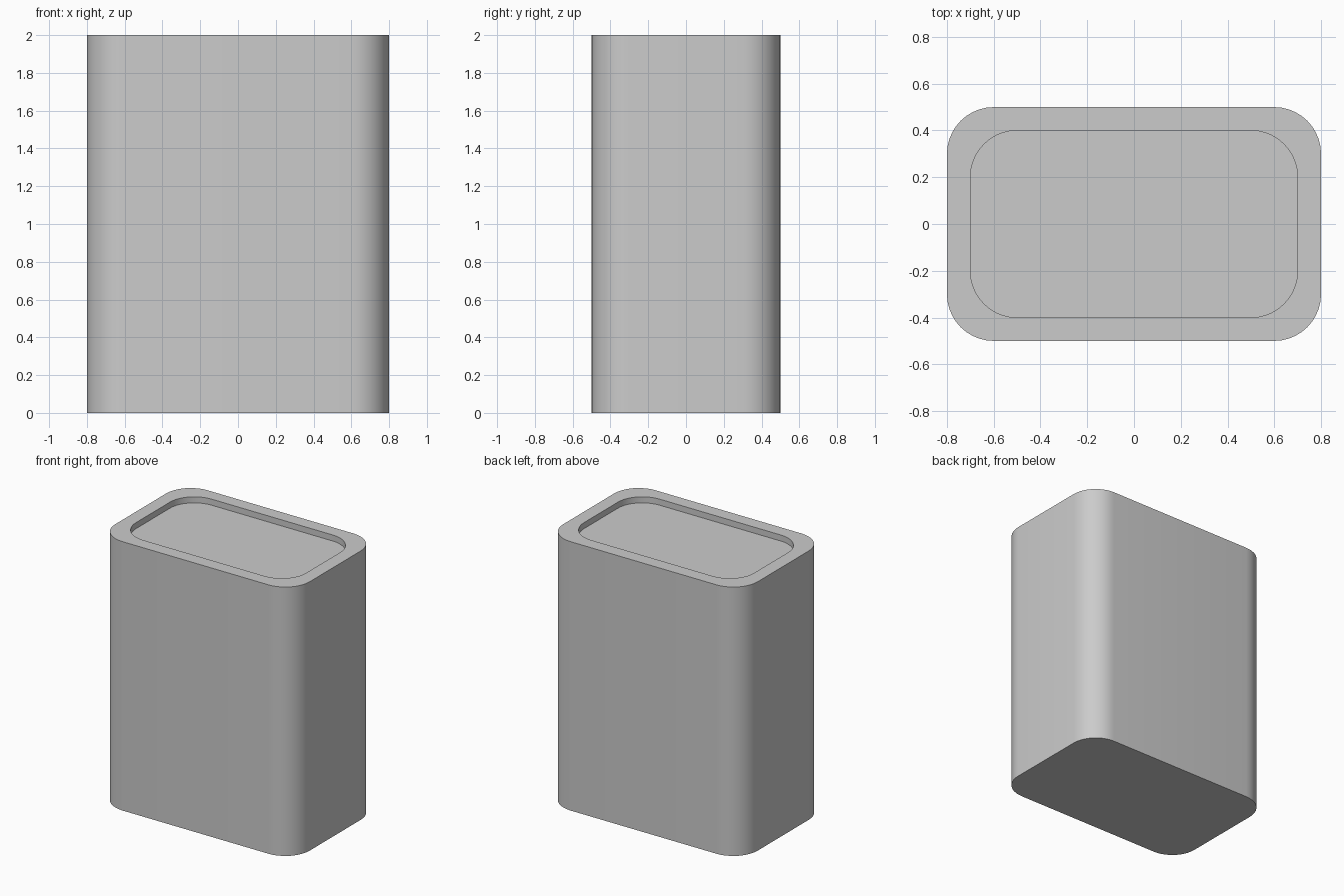
import bpy, bmesh
from math import sin, cos, pi

if "Cube" in bpy.data.objects:
    bpy.data.objects.remove(bpy.data.objects["Cube"])

SEGMENTS = 10  # facets per rounded corner
RADIUS = 0.2
HEIGHT = 2.0
RECESS = 0.045


def rounded_loop(bm, width, depth, z):
    """Ring of vertices around a rounded rectangle."""
    hx, hy = width / 2 - RADIUS, depth / 2 - RADIUS
    ring = []
    for corner, (sx, sy) in enumerate([(1, 1), (-1, 1), (-1, -1), (1, -1)]):
        for i in range(SEGMENTS + 1):
            a = (corner + i / SEGMENTS) * pi / 2
            ring.append(bm.verts.new((sx * hx + RADIUS * cos(a),
                                      sy * hy + RADIUS * sin(a), z)))
    return ring


def bridge(bm, a, b):
    n = len(a)
    for i in range(n):
        j = (i + 1) % n
        bm.faces.new((a[i], a[j], b[j], b[i]))


# Rounded body: outer wall, flat rim, shallow recess
bm = bmesh.new()
rings = [rounded_loop(bm, *spec) for spec in [
    (1.6, 1.0, 0), (1.6, 1.0, HEIGHT),
    (1.4, 0.8, HEIGHT), (1.4, 0.8, HEIGHT - RECESS)]]
for lower, upper in zip(rings, rings[1:]):
    bridge(bm, lower, upper)

# Underside and recess floor
bm.faces.new(rings[0][::-1])
bm.faces.new(rings[-1])
bmesh.ops.recalc_face_normals(bm, faces=bm.faces[:])

mesh = bpy.data.meshes.new("container_body")
bm.to_mesh(mesh)
bm.free()
body = bpy.data.objects.new("container_body", mesh)
bpy.context.collection.objects.link(body)
bpy.context.view_layer.objects.active = body
body.select_set(True)
bpy.ops.object.shade_smooth_by_angle(angle=pi / 6)
